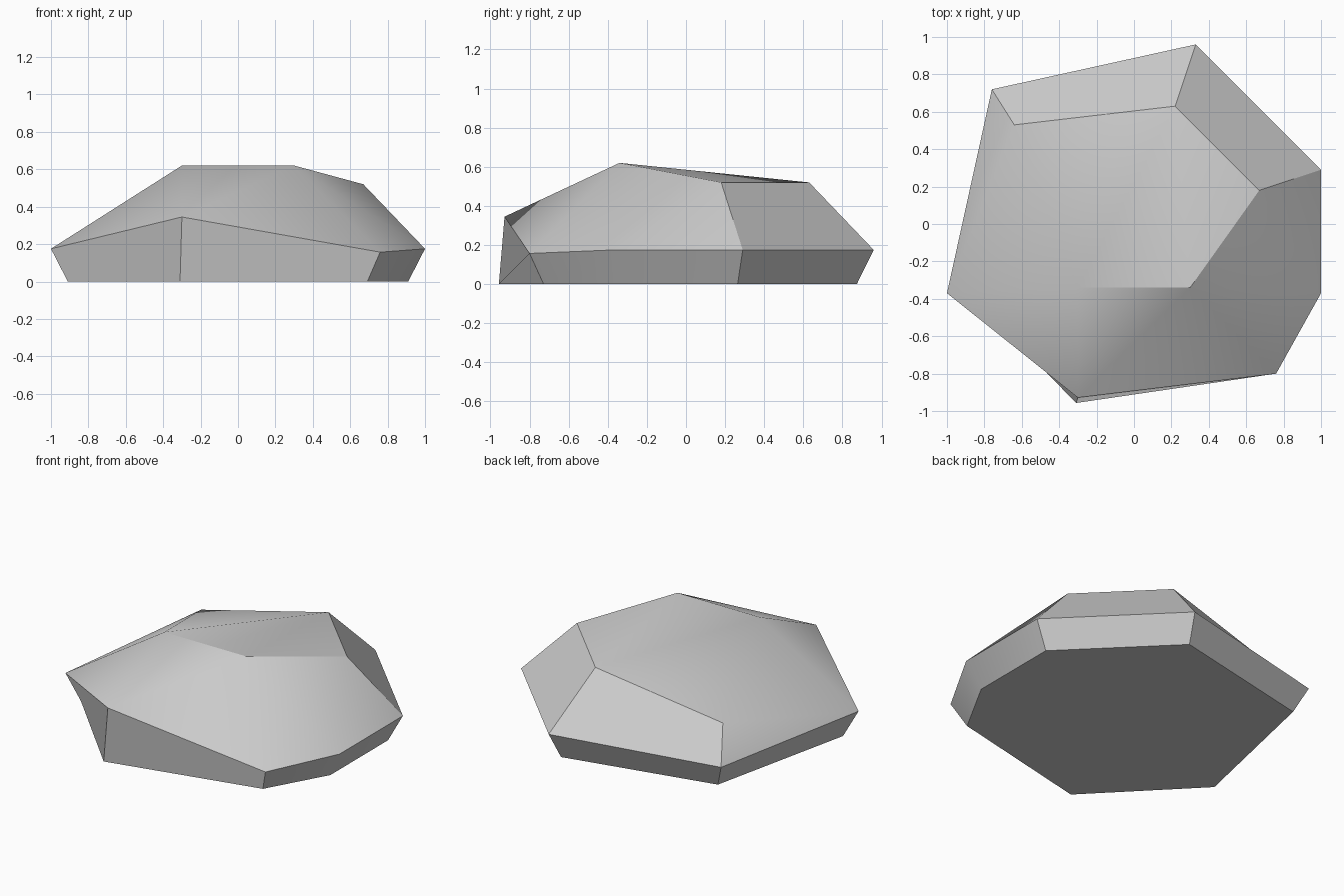
import bpy
import bmesh
import math

cube = bpy.data.objects.get("Cube")
if cube:
    bpy.data.objects.remove(cube, do_unlink=True)

# Stone material
stone = bpy.data.materials.new("pale_grey_stone")
stone.use_nodes = True
grey = (0.6, 0.6, 0.6, 1.0)
stone.diffuse_color = grey
stone.node_tree.nodes["Principled BSDF"].inputs["Base Color"].default_value = grey

# Widest outline of the rock, counter-clockwise from the right corner
RIM = {
    "right": (-1.0, -0.37, 0.175),
    "nose": (-0.30, -0.928, 0.345),
    "front": (0.76, -0.80, 0.157),
    "left_front": (1.0, -0.37, 0.175),
    "left_back": (1.0, 0.29, 0.175),
    "back": (0.33, 0.96, 0.175),
    "right_back": (-0.76, 0.72, 0.157),
}

# Corners of the upper plateau
CROWN = {
    "top_right": (-0.30, -0.34, 0.62),
    "top_left": (0.30, -0.34, 0.62),
    "top_left_back": (0.67, 0.18, 0.52),
    "top_back": (0.22, 0.63, 0.52),
    "top_right_back": (-0.64, 0.53, 0.345),
}

# Facets between the rim and the crown, and across the plateau
FACETS = [
    "right nose top_right",
    "nose top_left top_right",
    "nose front top_left",
    "front left_front top_left",
    "left_front top_left_back top_left",
    "left_front left_back top_left_back",
    "left_back back top_back top_left_back",
    "back right_back top_right_back top_back",
    "right_back right top_right_back",
    "right top_right top_right_back",
    "top_right top_back top_right_back",
    "top_right top_left top_back",
    "top_left top_left_back top_back",
]

bm = bmesh.new()
verts = {name: bm.verts.new(co) for name, co in {**RIM, **CROWN}.items()}

# Flat underside: the rim drawn inwards, except under the overhanging nose
base = []
for name, (x, y, z) in RIM.items():
    co = (-0.31, -0.957, 0) if name == "nose" else (x * 0.91, y * 0.91, 0)
    base.append(bm.verts.new(co))
bm.faces.new(base[::-1])

# Lower band of side faces
rim = [verts[name] for name in RIM]
for i in range(len(rim)):
    j = (i + 1) % len(rim)
    bm.faces.new((base[i], base[j], rim[j], rim[i]))

# Upper facets
for facet in FACETS:
    bm.faces.new([verts[name] for name in facet.split()])

bmesh.ops.recalc_face_normals(bm, faces=bm.faces)
mesh = bpy.data.meshes.new("rock")
bm.to_mesh(mesh)
bm.free()
mesh.materials.append(stone)

rock = bpy.data.objects.new("rock", mesh)
bpy.context.collection.objects.link(rock)

# Soft facets with crisp edges on the sharper breaks
bpy.ops.object.select_all(action="DESELECT")
rock.select_set(True)
bpy.context.view_layer.objects.active = rock
bpy.ops.object.shade_smooth_by_angle(angle=math.radians(30))
